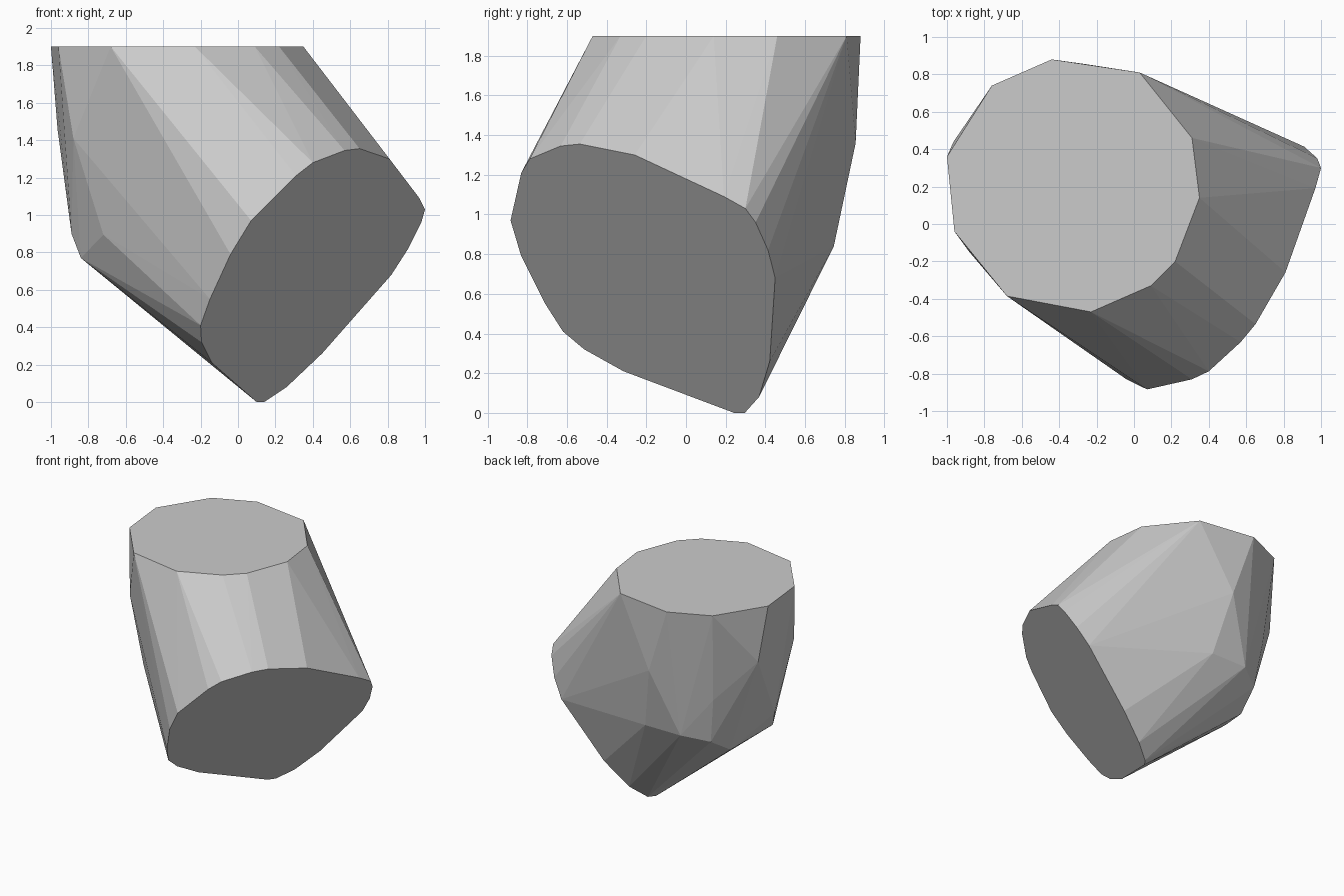
import bpy, bmesh, math

if "Cube" in bpy.data.objects:
    bpy.data.objects.remove(bpy.data.objects["Cube"])

# Flat top facet outline (x, y) at z = 1.9
TOP_Z = 1.9
top = [(-1, .36), (-.76, .74), (-.44, .88), (.03, .81), (.31, .46), (.35, .14),
       (.22, -.2), (.09, -.33), (-.23, -.47), (-.68, -.385), (-.96, -.04)]

# Large slanted facet outline (x, z); y follows from its plane
slant = [(.1, 0), (.14, 0), (.26, .08), (.45, .26), (.52, .34), (.82, .68), (.91, .82),
         (.98, .96), (1, 1.03), (.97, 1.09), (.81, 1.30), (.65, 1.355), (.57, 1.345),
         (.40, 1.28), (.31, 1.21), (.07, .97), (-.04, .79), (-.15, .55), (-.2, .41),
         (-.195, .32), (-.14, .21)]

# Corners of the faceted back and left
back = [(-.26, .855, 1.36), (-.15, .745, .84), (-.47, .745, .84), (-.71, .66, 1.16),
        (-.965, .44, 1.46), (-.88, -.15, 1.41), (-.89, .12, .90), (-.84, .07, .77),
        (-.72, -.20, .895), (-.70, .42, .66), (-.66, .62, .79)]

points = [(x, y, TOP_Z) for x, y in top]
points += [(x, .108 + 1.345 * x - 1.12 * z, z) for x, z in slant]
points += back

# Faceted stone: convex hull with coplanar faces merged
bm = bmesh.new()
for p in points:
    bm.verts.new(p)
hull = bmesh.ops.convex_hull(bm, input=bm.verts[:])
bmesh.ops.delete(bm, geom=[v for v in bm.verts if not v.link_faces], context='VERTS')
bmesh.ops.dissolve_limit(bm, angle_limit=math.radians(0.5), verts=bm.verts[:], edges=bm.edges[:])
bmesh.ops.recalc_face_normals(bm, faces=bm.faces[:])
mesh = bpy.data.meshes.new("faceted_stone")
bm.to_mesh(mesh)
bm.free()

grey = bpy.data.materials.new("stone grey")
grey.diffuse_color = (.6, .6, .6, 1)
grey.use_nodes = True
grey.node_tree.nodes["Principled BSDF"].inputs["Base Color"].default_value = grey.diffuse_color
mesh.materials.append(grey)
stone = bpy.data.objects.new("faceted_stone", mesh)
bpy.context.collection.objects.link(stone)
